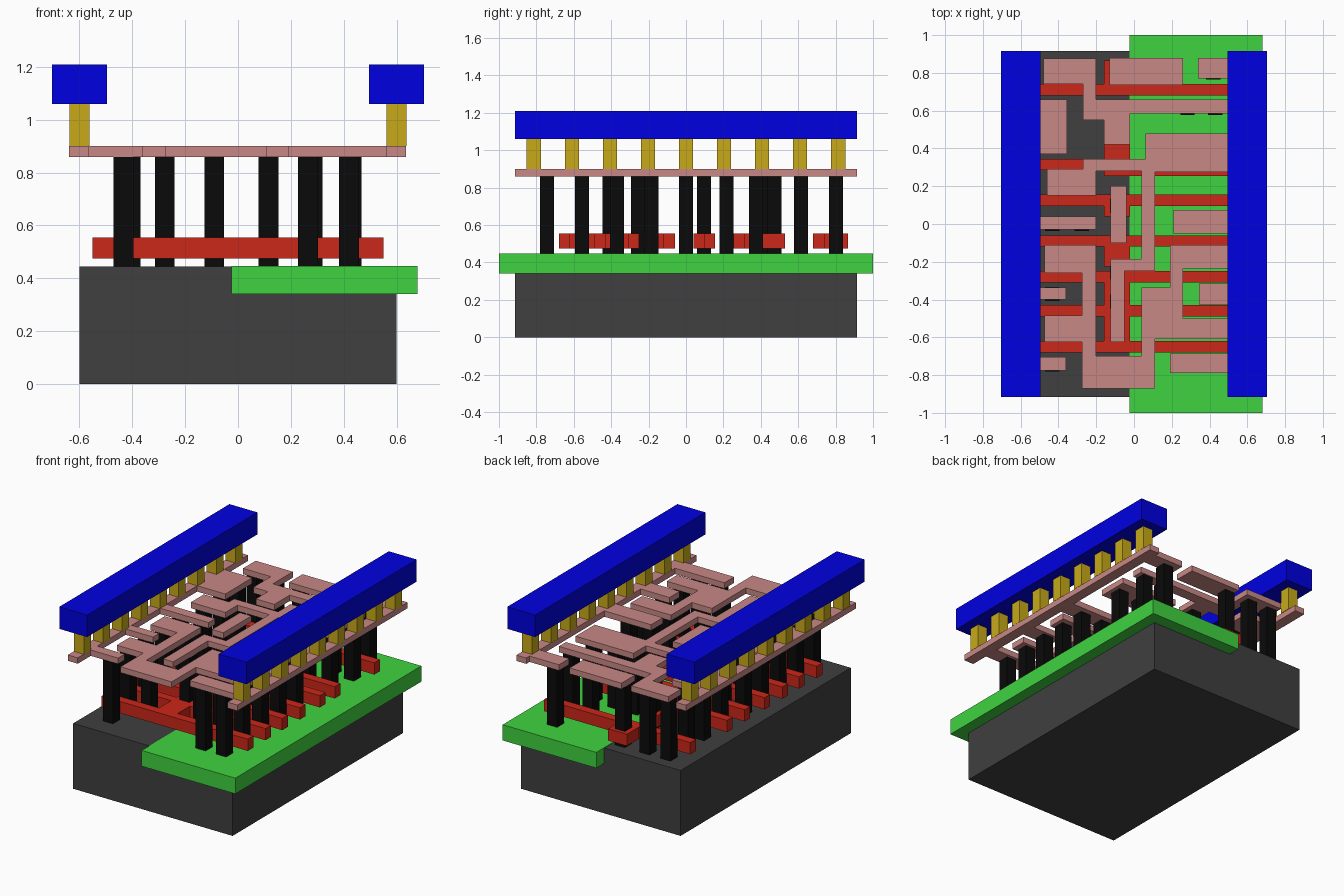
import bpy, bmesh, math


def layer(name, rects, z0, z1, color=None):
    """Extrude the union of (x0, x1, y0, y1) rectangles into one clean solid."""
    xs = sorted({v for r in rects for v in r[:2]})
    ys = sorted({v for r in rects for v in r[2:]})
    full = set()
    for i in range(len(xs) - 1):
        for j in range(len(ys) - 1):
            cx, cy = (xs[i] + xs[i + 1]) / 2, (ys[j] + ys[j + 1]) / 2
            if any(r[0] < cx < r[1] and r[2] < cy < r[3] for r in rects):
                full.add((i, j))
    bm = bmesh.new()
    verts = {}

    def v(i, j, k):
        if (i, j, k) not in verts:
            verts[i, j, k] = bm.verts.new((xs[i], ys[j], (z0, z1)[k]))
        return verts[i, j, k]

    for i, j in sorted(full):
        ring = [(i, j), (i + 1, j), (i + 1, j + 1), (i, j + 1)]
        bm.faces.new([v(*p, 1) for p in ring])
        bm.faces.new([v(*p, 0) for p in reversed(ring)])
        for n, (di, dj) in enumerate([(0, -1), (1, 0), (0, 1), (-1, 0)]):
            if (i + di, j + dj) not in full:
                a, b = ring[n], ring[(n + 1) % 4]
                bm.faces.new([v(*a, 0), v(*b, 0), v(*b, 1), v(*a, 1)])
    bmesh.ops.dissolve_limit(bm, angle_limit=math.radians(1),
                             verts=bm.verts[:], edges=bm.edges[:])
    mesh = bpy.data.meshes.new(name)
    bm.to_mesh(mesh)
    bm.free()
    ob = bpy.data.objects.new(name, mesh)
    bpy.context.collection.objects.link(ob)
    if color:
        mat = bpy.data.materials.new(name)
        mat.diffuse_color = (*color, 1)
        mesh.materials.append(mat)
    return ob


def posts(points, size=0.075):
    h = size / 2
    return [(x - h, x + h, y - h, y + h) for x, y in points]


# Base block and the well set into its right half
layer("substrate", [(-0.6, 0.6, -0.915, 0.915)], 0, 0.445, (0.05, 0.05, 0.05))
layer("well", [(-0.025, 0.68, -1, 1)], 0.34, 0.447, (0.05, 0.65, 0.05))

# Gate bars running across, with their contact pads in the middle
gates = [(-0.55, 0.55, y, y + 0.06) for y in (-0.68, -0.49, -0.31, -0.12, 0.095, 0.68)]
gates += [(-0.55, -0.02, 0.285, 0.345), (-0.16, 0.55, 0.255, 0.315)]
gates += [(-0.16, -0.02, a, b) for a, b in
          ((-0.68, -0.25), (-0.225, -0.06), (0.04, 0.155), (0.345, 0.53), (0.68, 0.865))]
layer("gate_bars", gates, 0.475, 0.555, (0.6, 0.02, 0.01))

# Vertical contact posts, row by row: y -> x positions
rows = {
    -0.743: (-0.433, 0.265, 0.42),
    -0.557: (-0.433, -0.277, 0.115, 0.265, 0.42),
    -0.41: (-0.09,),
    -0.37: (-0.433, 0.43),
    -0.257: (-0.09,),
    -0.185: (-0.433, -0.277, 0.265, 0.43),
    0.0: (-0.433, -0.277, 0.265, 0.43),
    0.097: (-0.09,),
    0.216: (-0.407, -0.277),
    0.375: (0.115, 0.265, 0.43),
    0.44: (-0.433,),
    0.473: (-0.09,),
    0.615: (-0.433, 0.283, 0.43),
    0.802: (-0.433, -0.277, -0.09, 0.42),
}
layer("contact_posts", posts([(x, y) for y, row in rows.items() for x in row]),
      0.445, 0.86, (0.003, 0.003, 0.003))

# Pink interconnect: left and right rails with their side branches
W, E = -0.64, 0.636
pink = (0.58, 0.25, 0.24)
layer("left_rail", [(W, -0.566, -0.915, 0.915), (W, -0.355, 0.37, 0.66),
                    (W, -0.2, -0.03, 0.04), (W, -0.36, -0.4, -0.335),
                    (W, -0.36, -0.775, -0.705)], 0.86, 0.9, pink)
layer("right_rail", [(0.562, E, -0.915, 0.915), (0.34, E, 0.77, 0.88),
                     (0.21, E, -0.05, 0.075), (0.345, E, -0.425, -0.315),
                     (0.19, E, -0.79, -0.685)], 0.86, 0.9, pink)

# Pink interconnect: isolated traces
layer("input_pad", [(-0.13, 0.26, 0.735, 0.88)], 0.86, 0.9, pink)
layer("short_trace", [(-0.125, -0.04, -0.1, 0.2)], 0.86, 0.9, pink)
layer("back_trace", [(-0.48, -0.2, 0.74, 0.875), (-0.27, -0.2, 0.55, 0.74),
                     (-0.27, -0.02, 0.55, 0.66), (-0.02, 0.495, 0.585, 0.66),
                     (-0.16, -0.02, 0.42, 0.55)], 0.86, 0.9, pink)
layer("middle_trace", [(0.06, 0.495, 0.275, 0.48), (-0.27, 0.06, 0.28, 0.345),
                       (-0.46, -0.2, 0.15, 0.29), (0.04, 0.11, -0.25, 0.28),
                       (-0.125, 0.11, -0.25, -0.185),
                       (-0.125, -0.05, -0.625, -0.185)], 0.86, 0.9, pink)
layer("front_trace", [(-0.475, -0.2, -0.26, -0.11), (-0.275, -0.2, -0.87, -0.11),
                      (-0.475, -0.2, -0.625, -0.485), (-0.275, 0.11, -0.87, -0.7),
                      (0.04, 0.11, -0.7, -0.6), (0.04, 0.26, -0.61, -0.335),
                      (0.19, 0.26, -0.335, -0.11), (0.19, 0.495, -0.235, -0.11),
                      (0.11, 0.495, -0.61, -0.5)], 0.86, 0.9, pink)

# Yellow via posts and blue power bars on both sides
for side, s in (("left", -1), ("right", 1)):
    layer(side + "_via_posts", posts([(s * 0.6, -0.814 + 0.2035 * i) for i in range(9)]),
          0.9, 1.06, (0.58, 0.4, 0.01))
    x0, x1 = sorted((s * 0.495, s * 0.705))
    layer(side + "_power_bar", [(x0, x1, -0.915, 0.915)], 1.06, 1.21, (0.0, 0.0, 0.75))
